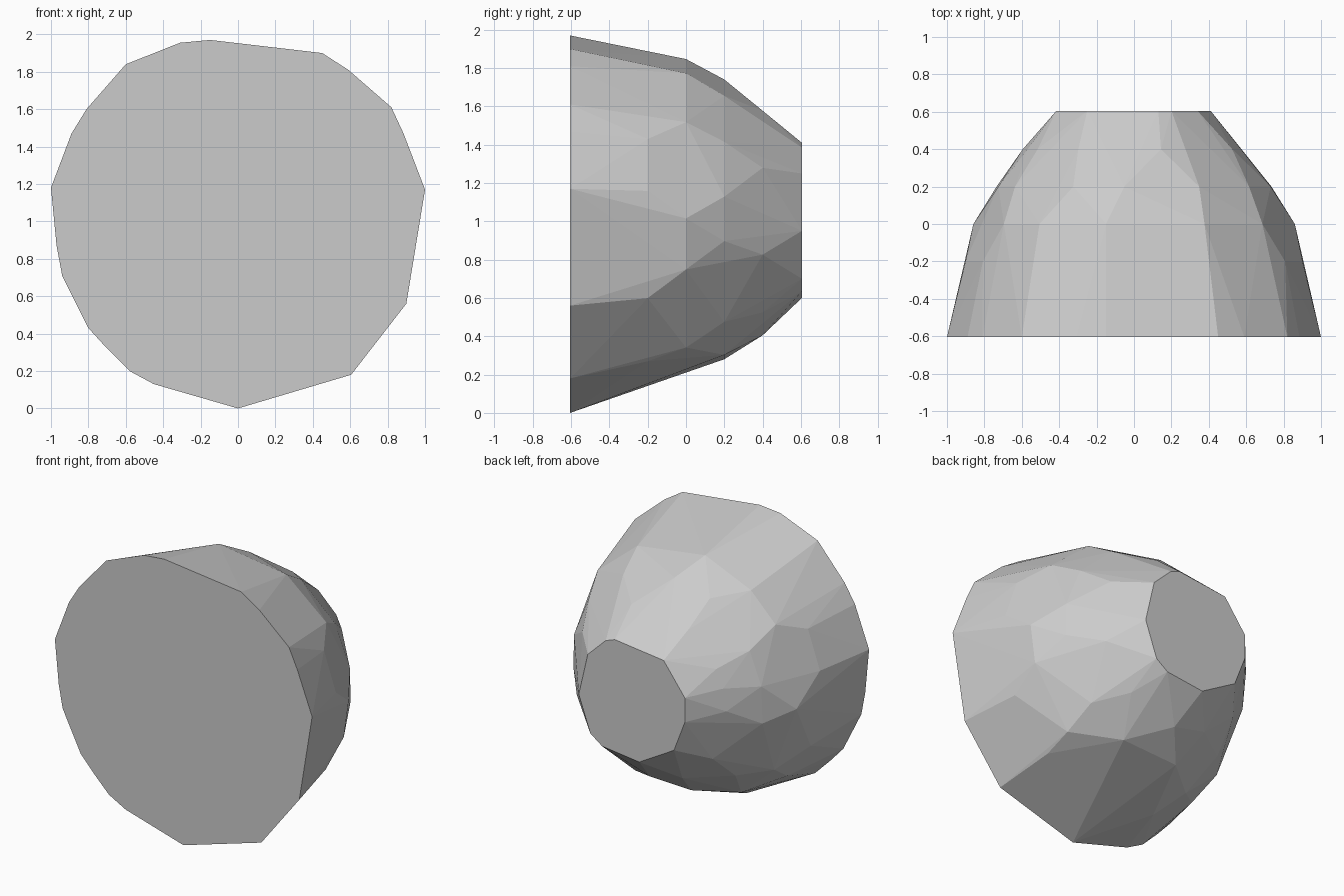
import bpy, bmesh
from math import sin, cos, radians

if "Cube" in bpy.data.objects:
    bpy.data.objects.remove(bpy.data.objects["Cube"])

HALF = 0.605   # half depth
AXIS_Z = 1.0   # height of the dome axis

# flat front outline (x, z)
front = [(0, 0), (.605, .18), (.9, .56), (1, 1.17), (.885, 1.47), (.82, 1.61),
         (.59, 1.81), (.45, 1.9), (-.15, 1.97), (-.31, 1.955), (-.6, 1.84),
         (-.81, 1.6), (-.89, 1.47), (-1, 1.18), (-.97, .87), (-.94, .71),
         (-.8, .43), (-.7, .32), (-.58, .2), (-.45, .13)]

# small flat back outline (x, z)
back = [(.41, .95), (.34, 1.25), (.2, 1.385), (.13, 1.41), (-.25, 1.365),
        (-.415, 1.145), (-.415, .975), (-.33, .755), (-.06, .6), (.23, .635), (.32, .7)]

# irregular rings between them: y, radius, corner angles
rings = [
    (-.2, .915, [28, 10, 334, 307, 152, 170, 205, 225, 249]),
    (0.0, .86, [64, 37, 1, 343, 310, 100, 126, 144, 183, 217, 240]),
    (0.2, .742, [62, 34, 10, 352, 94, 116, 149, 168, 188, 225, 256, 290, 315]),
    (0.4, .595, [76, 28, 343, 307, 270, 178, 163, 150, 120, 215, 245]),
]

bm = bmesh.new()
for outline, y in ((front, -HALF), (back, HALF)):
    for x, z in outline:
        bm.verts.new((x, y, z))
for y, r, angles in rings:
    for a in angles:
        t = radians(a)
        bm.verts.new((r * cos(t), y, AXIS_Z + r * sin(t)))

# faceted skin, with coplanar triangles merged
hull = bmesh.ops.convex_hull(bm, input=bm.verts)
loose = [v for v in bm.verts if not v.link_faces]
bmesh.ops.delete(bm, geom=loose, context='VERTS')
bmesh.ops.dissolve_limit(bm, angle_limit=radians(1), verts=bm.verts, edges=bm.edges)
bmesh.ops.recalc_face_normals(bm, faces=bm.faces)

mesh = bpy.data.meshes.new("faceted_boulder")
bm.to_mesh(mesh)
bm.free()
bpy.context.collection.objects.link(bpy.data.objects.new("faceted_boulder", mesh))
